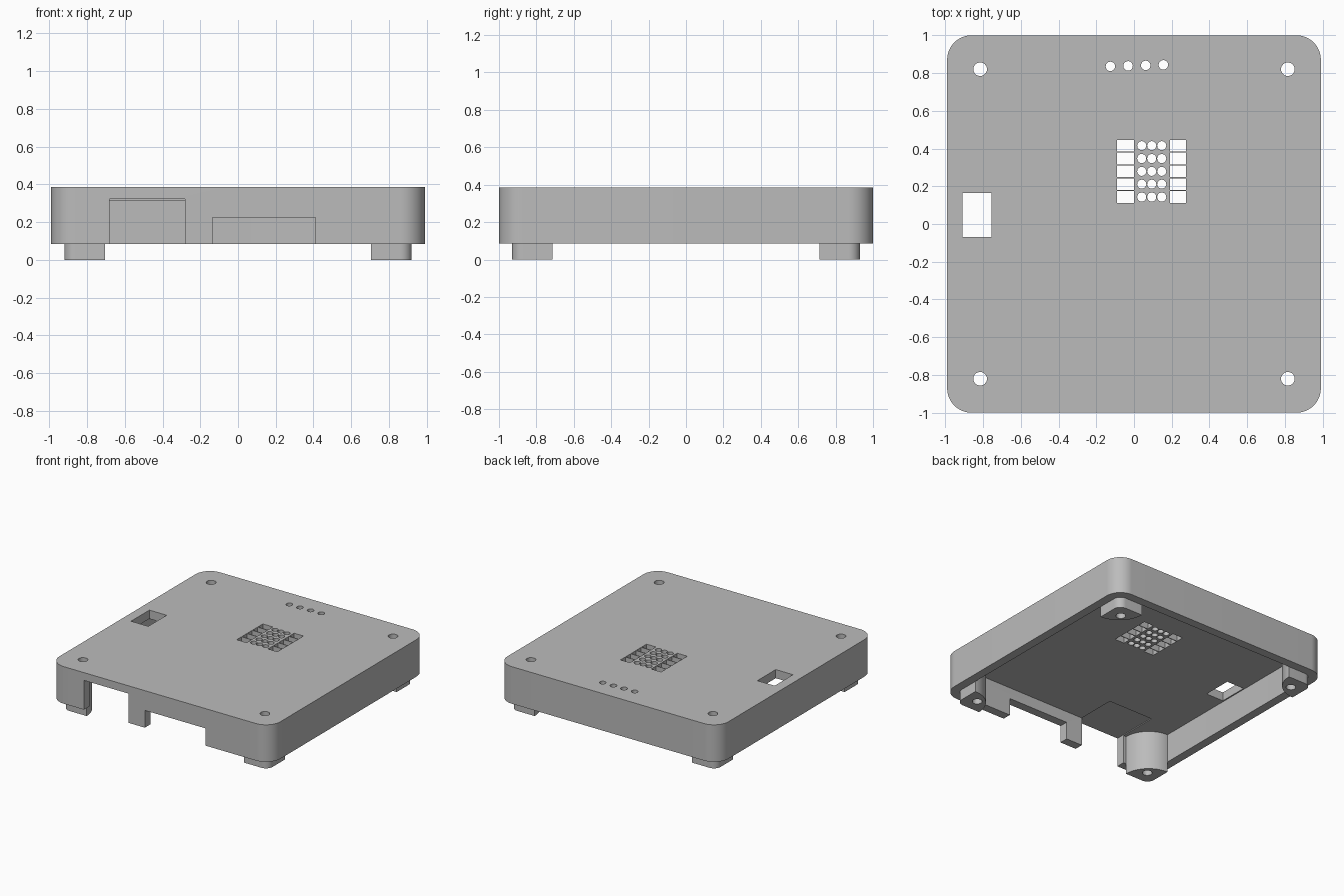
import bpy, bmesh
from math import cos, sin, radians

cube = bpy.data.objects.get("Cube")
if cube:
    bpy.data.objects.remove(cube, do_unlink=True)

grey = bpy.data.materials.new("plain grey")
grey.use_nodes = True
COLOUR = (0.5, 0.5, 0.5, 1)
grey.diffuse_color = COLOUR
grey.node_tree.nodes["Principled BSDF"].inputs["Base Color"].default_value = COLOUR

HALF_X, HALF_Y = 0.99, 1.0
WALL = 0.07
BOTTOM, CEILING, TOP = 0.085, 0.315, 0.385


def arc(cx, cy, r, start, end, steps):
    angles = [radians(start + (end - start) * i / steps) for i in range(steps + 1)]
    return [(cx + r * cos(a), cy + r * sin(a)) for a in angles]


def rect(x0, x1, y0, y1):
    return [(x0, y0), (x1, y0), (x1, y1), (x0, y1)]


def circle(x, y, r, sides=32):
    return arc(x, y, r, 0, 360, sides)[:-1]


def rounded_rect(hx, hy, r):
    pts = []
    for i, (sx, sy) in enumerate([(1, 1), (-1, 1), (-1, -1), (1, -1)]):
        pts += arc(sx * (hx - r), sy * (hy - r), r, 90 * i, 90 * i + 90, 16)
    return pts


def prisms(name, parts):
    """One object from a list of (outline, z0, z1) prisms."""
    bm = bmesh.new()
    for outline, z0, z1 in parts:
        low = [bm.verts.new((x, y, z0)) for x, y in outline]
        high = [bm.verts.new((x, y, z1)) for x, y in outline]
        bm.faces.new(low)
        bm.faces.new(high)
        for i in range(len(low)):
            j = (i + 1) % len(low)
            bm.faces.new((low[i], low[j], high[j], high[i]))
    bmesh.ops.recalc_face_normals(bm, faces=bm.faces)
    mesh = bpy.data.meshes.new(name)
    bm.to_mesh(mesh)
    bm.free()
    mesh.materials.append(grey)
    obj = bpy.data.objects.new(name, mesh)
    bpy.context.collection.objects.link(obj)
    return obj


def activate(obj):
    bpy.ops.object.select_all(action='DESELECT')
    obj.select_set(True)
    bpy.context.view_layer.objects.active = obj


def cut(obj, parts):
    cutter = prisms("cutter", parts)
    cutter.hide_render = True
    mod = obj.modifiers.new("cut", 'BOOLEAN')
    mod.operation = 'DIFFERENCE'
    mod.solver = 'EXACT'
    mod.object = cutter
    activate(obj)
    bpy.ops.object.modifier_apply(modifier=mod.name)
    bpy.data.objects.remove(cutter, do_unlink=True)


def smooth(obj):
    activate(obj)
    bpy.ops.object.shade_smooth_by_angle(angle=radians(30))


# Hollow lid, open underneath
lid = prisms("lid", [(rounded_rect(HALF_X, HALF_Y, 0.13), BOTTOM, TOP)])
cut(lid, [(rounded_rect(HALF_X - WALL, HALF_Y - WALL, 0.06), -0.1, CEILING)])

# Port openings in the front wall, the taller one running back under the ceiling
cut(lid, [(rect(-0.68, -0.28, -1.1, -0.61), -0.1, 0.322),
          (rect(-0.135, 0.41, -1.1, -0.85), -0.1, 0.225)])

# Openings through the top: side window, indicator holes, grille, screw holes
openings = [rect(-0.91, -0.755, -0.07, 0.165)]
for i in range(4):
    openings.append(circle(-0.125 + 0.0935 * i, 0.835 + 0.0027 * i, 0.025))
for row in range(5):
    y = 0.415 - 0.068 * row
    openings.append(rect(-0.09, 0, y - 0.031, y + 0.031))
    openings.append(rect(0.19, 0.275, y - 0.031, y + 0.031))
    openings += [circle(x, y, 0.024) for x in (0.041, 0.094, 0.147)]
corners = [(sx, sy) for sx in (-1, 1) for sy in (-1, 1)]
screws = [circle(0.815 * sx, 0.82 * sy, 0.036) for sx, sy in corners]
cut(lid, [(o, 0.2, 0.5) for o in openings + screws])
smooth(lid)

# Quarter-round corner posts that stand below the lid as feet
px, py = HALF_X - WALL, HALF_Y - WALL
profile = (arc(px - 0.06, py - 0.06, 0.06, 0, 90, 12)
           + arc(px, py, 0.215, 180, 270, 24))
for (sx, sy), screw in zip(corners, screws):
    side = "left" if sx > 0 else "right"
    end = "back" if sy > 0 else "front"
    foot = prisms(f"{end}_{side}_foot",
                  [([(x * sx, y * sy) for x, y in profile], 0, CEILING)])
    cut(foot, [(screw, -0.1, 0.5)])
    smooth(foot)
